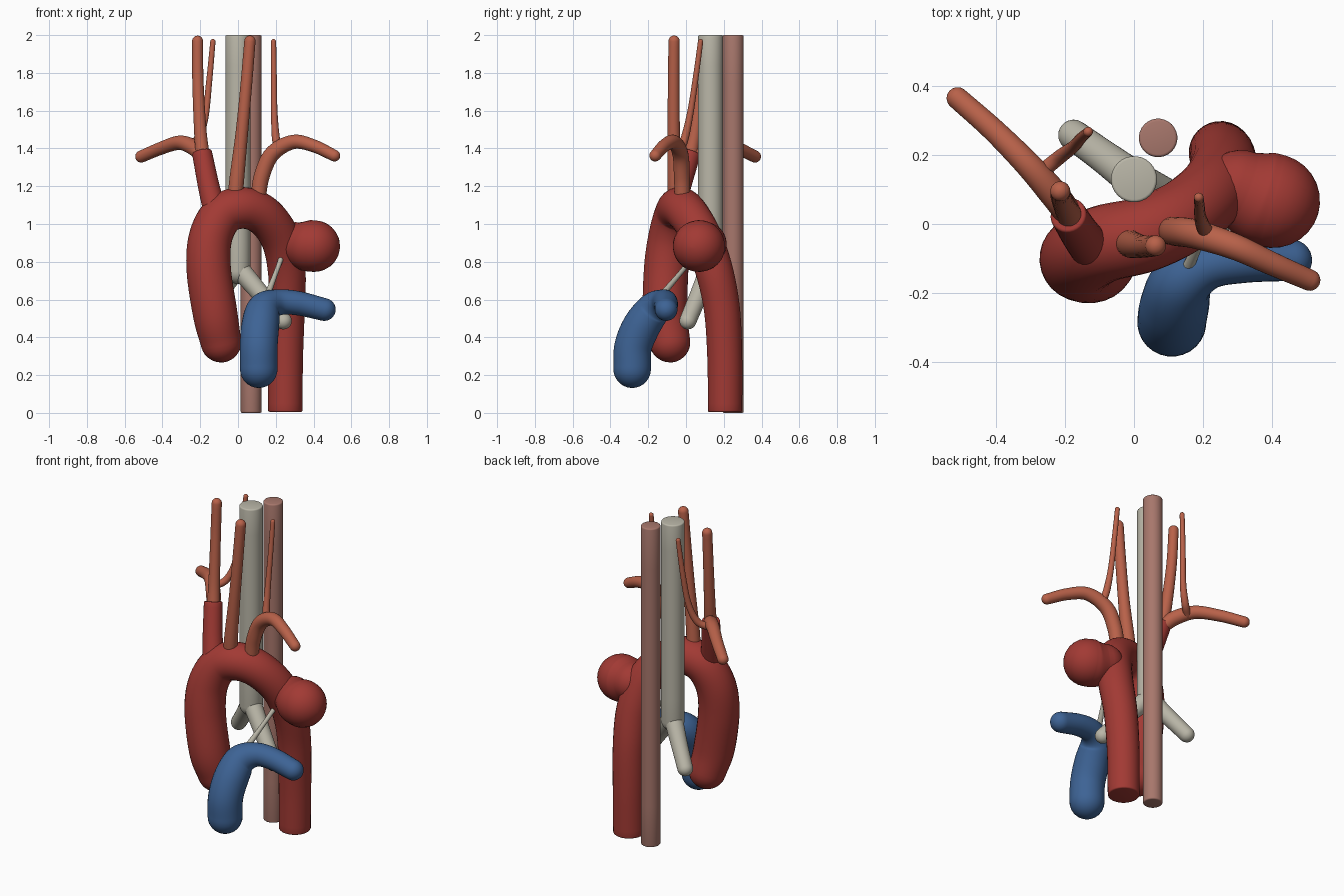
import bpy, bmesh, math
from mathutils import Vector

cube = bpy.data.objects.get("Cube")
if cube:
    bpy.data.objects.remove(cube, do_unlink=True)


def material(name, rgb):
    m = bpy.data.materials.new(name)
    m.use_nodes = True
    m.diffuse_color = (*rgb, 1)
    m.node_tree.nodes["Principled BSDF"].inputs["Base Color"].default_value = (*rgb, 1)
    return m


RED = material("artery red", (0.36, 0.042, 0.034))
ORANGE = material("branch orange", (0.48, 0.12, 0.067))
BLUE = material("vein blue", (0.047, 0.125, 0.3))
GREY = material("airway grey", (0.49, 0.47, 0.39))
BROWN = material("gullet brown", (0.39, 0.185, 0.15))


def smooth_path(points, steps=8):
    """Catmull-Rom through (x, y, z, radius) points."""
    p = [Vector(q) for q in points]
    p = [2 * p[0] - p[1]] + p + [2 * p[-1] - p[-2]]
    out = []
    for i in range(1, len(p) - 2):
        a, b, c, d = p[i - 1:i + 3]
        for k in range(steps):
            t = k / steps
            out.append(0.5 * (2 * b + (c - a) * t + (2 * a - 5 * b + 4 * c - d) * t ** 2
                              + (3 * b - a - 3 * c + d) * t ** 3))
    return out + [p[-2]]


def cap_rings(radius, style):
    """(offset along axis, radius) rings from the rim outwards."""
    size = radius if style == "round" else 0.008
    n = 7 if style == "round" else 3
    angles = [math.pi / 2 * k / n for k in range(1, n + 1)]
    if style == "round":
        angles[-1] = math.pi / 2 * 0.98
    return [(size * math.sin(a), radius - size + size * math.cos(a)) for a in angles]


def tube(name, points, mat, start="round", end="round", sides=28):
    path = smooth_path(points)
    centres = [q.to_3d() for q in path]
    radii = [q[3] for q in path]
    last = len(path) - 1
    tangents = [(centres[min(i + 1, last)] - centres[max(i - 1, 0)]).normalized()
                for i in range(last + 1)]
    rings = [(c, t, r) for c, t, r in zip(centres, tangents, radii)]
    head = [(centres[0] - tangents[0] * o, tangents[0], r) for o, r in cap_rings(radii[0], start)]
    tail = [(centres[-1] + tangents[-1] * o, tangents[-1], r) for o, r in cap_rings(radii[-1], end)]
    rings = head[::-1] + rings + tail

    bm = bmesh.new()
    side = rings[0][1].orthogonal().normalized()
    loops = []
    for c, t, r in rings:
        side = (side - t * side.dot(t)).normalized()
        up = t.cross(side)
        loops.append([bm.verts.new(c + r * (side * math.cos(a) + up * math.sin(a)))
                      for a in (math.tau * k / sides for k in range(sides))])
    for lo, hi in zip(loops, loops[1:]):
        for k in range(sides):
            j = (k + 1) % sides
            bm.faces.new((lo[k], lo[j], hi[j], hi[k]))
    bm.faces.new(loops[0][::-1])
    bm.faces.new(loops[-1])
    bmesh.ops.recalc_face_normals(bm, faces=bm.faces)
    mesh = bpy.data.meshes.new(name)
    bm.to_mesh(mesh)
    bm.free()
    mesh.materials.append(mat)
    obj = bpy.data.objects.new(name, mesh)
    bpy.context.collection.objects.link(obj)
    bpy.ops.object.select_all(action="DESELECT")
    obj.select_set(True)
    bpy.context.view_layer.objects.active = obj
    bpy.ops.object.shade_smooth_by_angle(angle=math.radians(40))
    return obj


# Main arch, its side bulge and the short trunk
tube("aorta", [(-.09, -.085, .375, .108), (-.12, -.11, .52, .118), (-.155, -.105, .76, .118),
               (-.145, -.085, .93, .115), (-.08, -.055, 1.05, .112), (.03, -.03, 1.085, .11),
               (.14, .02, 1.04, .107), (.225, .09, .92, .104), (.258, .15, .75, .1),
               (.258, .19, .55, .096), (.252, .205, .3, .093), (.25, .207, .013, .091)],
     RED, end="flat")
tube("aorta_bulge", [(.31, .1, .895, .115), (.36, .08, .886, .134), (.403, .067, .883, .137)], RED)
tube("artery_trunk", [(-.12, -.075, 1.06, .062), (-.155, -.03, 1.2, .057),
                      (-.19, .025, 1.375, .053)], RED, end="flat")

# Neck and arm branches
tube("right_carotid", [(-.185, .02, 1.34, .038), (-.2, .05, 1.5, .033), (-.212, .08, 1.75, .03),
                       (-.214, .095, 1.968, .029)], ORANGE)
tube("left_carotid", [(-.015, -.055, 1.14, .04), (-.005, -.06, 1.25, .039), (.022, -.065, 1.5, .033),
                      (.045, -.065, 1.75, .031), (.063, -.063, 1.968, .03)], ORANGE)
tube("right_subclavian", [(-.19, .03, 1.36, .04), (-.235, .09, 1.405, .042), (-.31, .175, 1.43, .038),
                          (-.41, .275, 1.4, .034), (-.512, .365, 1.357, .032)], ORANGE)
tube("left_subclavian", [(.105, -.02, 1.12, .04), (.125, -.022, 1.25, .042), (.18, -.03, 1.37, .042),
                         (.29, -.065, 1.434, .038), (.4, -.115, 1.414, .034),
                         (.51, -.163, 1.362, .031)], ORANGE)
tube("right_vertebral", [(-.27, .15, 1.41, .022), (-.215, .195, 1.45, .021), (-.175, .225, 1.56, .018),
                         (-.153, .25, 1.75, .016), (-.133, .268, 1.965, .014)], ORANGE, sides=16)
tube("left_vertebral", [(.215, -.03, 1.39, .022), (.2, -.005, 1.46, .021), (.192, .025, 1.6, .017),
                        (.19, .055, 1.8, .015), (.188, .077, 1.965, .014)], ORANGE, sides=16)

# Lung artery and connecting cord
tube("lung_artery", [(.11, -.285, .232, .1), (.11, -.28, .35, .1), (.118, -.235, .46, .1),
                     (.14, -.17, .55, .09), (.215, -.122, .585, .069), (.32, -.107, .58, .064),
                     (.457, -.105, .547, .06)], BLUE)
tube("connecting_cord", [(.24, .06, .85, .014), (.2, -.03, .74, .013), (.15, -.14, .61, .018)],
     GREY, sides=14)

# Windpipe with two airways, and the gullet behind
tube("windpipe", [(0, .13, .75, .067), (0, .13, 1.992, .067)], GREY, end="flat")
tube("right_airway", [(0, .13, .77, .055), (-.09, .197, .65, .048), (-.175, .258, .54, .045)], GREY)
tube("left_airway", [(0, .13, .77, .055), (.12, .07, .63, .048), (.24, .01, .487, .045)], GREY)
tube("gullet", [(.07, .25, .008, .056), (.07, .25, 1.992, .056)], BROWN, start="flat", end="flat")
